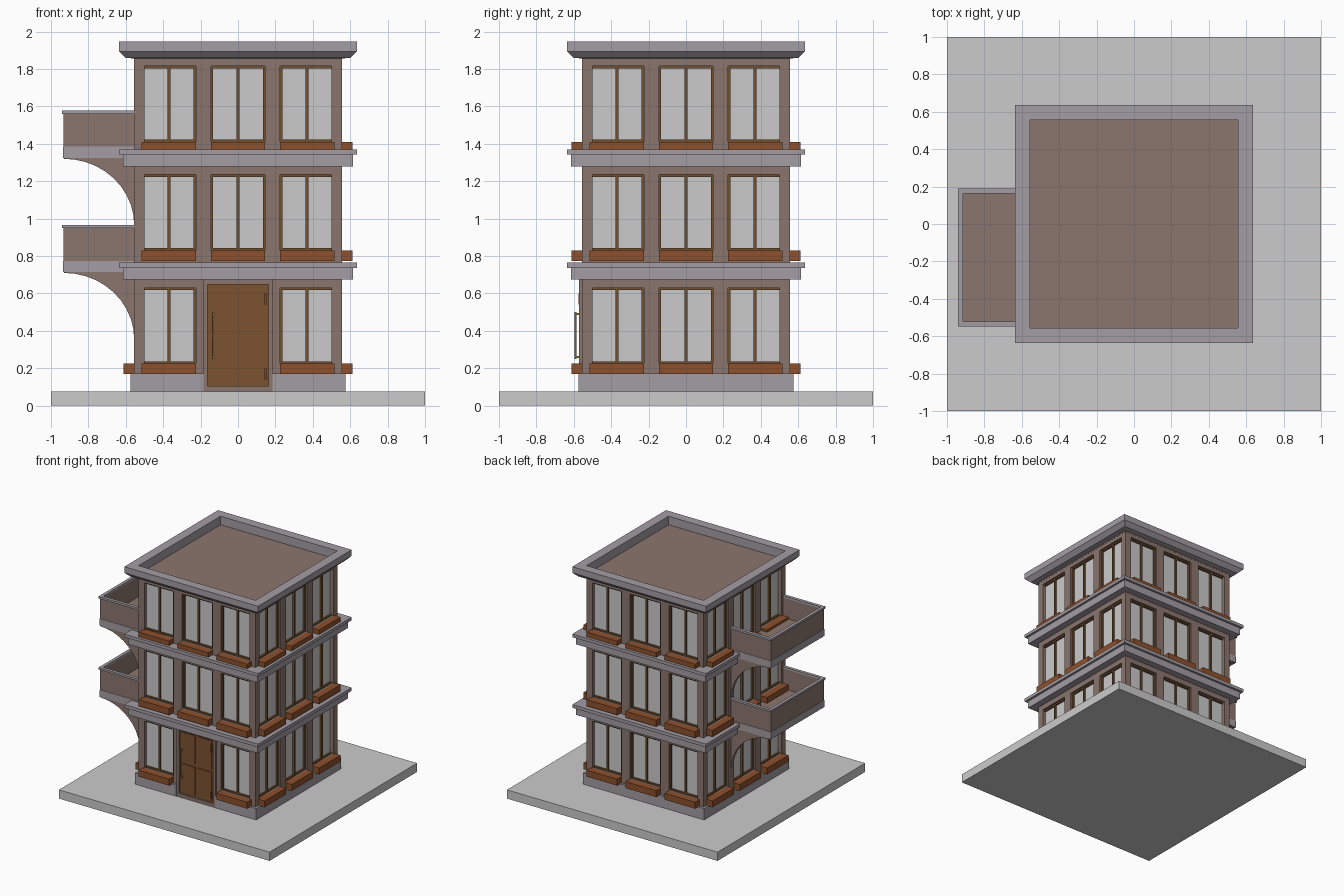
import bpy, bmesh, math
from mathutils import Matrix, Vector

if "Cube" in bpy.data.objects:
    bpy.data.objects.remove(bpy.data.objects["Cube"])

COLORS = {
    "wall": (0.26, 0.18, 0.155, 1), "trim": (0.37, 0.34, 0.37, 1),
    "planter": (0.27, 0.08, 0.025, 1), "frame": (0.17, 0.08, 0.03, 1),
    "door": (0.2, 0.085, 0.03, 1), "brass": (0.3, 0.22, 0.05, 1),
}
MATS = {}
for key, col in COLORS.items():
    MATS[key] = bpy.data.materials.new(key)
    MATS[key].diffuse_color = col

parts = {}


def part(name, mat=None):
    """Mesh that collects all pieces of one named part."""
    return parts.setdefault(name, (bmesh.new(), mat))[0]


def box(bm, x, y, z, rot=None):
    c = Vector((sum(x) / 2, sum(y) / 2, sum(z) / 2))
    m = Matrix.Translation(c) @ Matrix.Diagonal((x[1] - x[0], y[1] - y[0], z[1] - z[0], 1))
    bmesh.ops.create_cube(bm, size=1, matrix=(rot @ m) if rot else m)


def prism(bm, pts, y0, y1):
    """Extrude an x/z outline along y."""
    f = bm.faces.new([bm.verts.new((x, y0, z)) for x, z in pts])
    ext = bmesh.ops.extrude_face_region(bm, geom=[f])["geom"]
    bmesh.ops.translate(bm, vec=(0, y1 - y0, 0),
                        verts=[v for v in ext if isinstance(v, bmesh.types.BMVert)])


def square_ring(bm, profile):
    """Sweep a closed (half width, z) profile round a square."""
    rings = [[bm.verts.new((sx * r, sy * r, z)) for r, z in profile]
             for sx, sy in ((-1, -1), (1, -1), (1, 1), (-1, 1))]
    n = len(profile)
    for i in range(4):
        a, b = rings[i], rings[(i + 1) % 4]
        for j in range(n):
            k = (j + 1) % n
            bm.faces.new((a[j], b[j], b[k], a[k]))


# Ground slab, roof deck and inner core
box(part("base_slab"), (-1, 1), (-1, 1), (0, 0.075))
box(part("roof_deck", "wall"), (-0.556, 0.556), (-0.556, 0.556), (1.845, 1.875))

# Facades: the front one is described facing -y and turned to the other sides
W, GLASS = 0.555, 0.525
BAYS = [(-0.515, -0.225), (-0.145, 0.145), (0.225, 0.515)]
PIERS = [(-W, -0.515), (-0.225, -0.145), (0.145, 0.225), (0.515, W)]
FLOORS = [(0.225, 0.63, 0.17), (0.83, 1.235, 0.775), (1.41, 1.815, 1.36)]
SPANDRELS = [(0.075, 0.225), (0.63, 0.83), (1.235, 1.41), (1.815, 1.86)]
for side in range(4):
    R = Matrix.Rotation(side * math.pi / 2, 4, 'Z')
    walls = part("walls", "wall")
    for p in PIERS:
        box(walls, p, (-W, -0.5), (0.075, 1.86), R)
    for i, (u0, u1) in enumerate(BAYS):
        doorway = side == 0 and i == 1
        for s in SPANDRELS:
            box(walls, (u0, u1), (-W, -0.5), s, R)
        for z0, z1, zb in FLOORS:
            if doorway and z0 < 0.5:
                continue
            um = (u0 + u1) / 2
            box(part("window_glass"), (u0, u1), (-GLASS, -0.5), (z0, z1), R)
            fr = part("window_frames", "frame")
            for a, b in ((u0, u0 + 0.012), (um - 0.008, um + 0.008), (u1 - 0.012, u1)):
                box(fr, (a, b), (-0.54, -0.515), (z0, z1), R)
            for a, b in ((z0, z0 + 0.012), (z1 - 0.012, z1)):
                box(fr, (u0 + 0.012, u1 - 0.012), (-0.54, -0.515), (a, b), R)
            box(part("window_planters", "planter"), (u0, u1), (-0.612, -0.53), (zb, z0), R)
    # Plinth, left open at the door
    for span in (((-0.575, -0.185), (0.185, 0.575)) if side == 0 else ((-0.575, 0.575),)):
        box(part("plinth", "trim"), span, (-0.575, -0.5), (0.075, 0.172), R)

# Floor bands and roof cornice
for z0, z1, z2 in ((0.675, 0.737, 0.765), (1.28, 1.343, 1.37)):
    square_ring(part("floor_bands", "trim"),
                [(0.54, z0), (0.615, z0), (0.615, z1), (0.635, z1), (0.635, z2), (0.54, z2)])
square_ring(part("roof_cornice", "trim"),
            [(0.54, 1.855), (0.6, 1.86), (0.635, 1.895), (0.635, 1.948), (0.555, 1.948), (0.555, 1.87)])

# Door with surround, leaf, raised panels, handle and hinges
sur = part("door_surround", "wall")
for s in (-1, 1):
    box(sur, sorted((s * 0.162, s * 0.185)), (-0.572, -0.5), (0.075, 0.675))
box(sur, (-0.162, 0.162), (-0.572, -0.5), (0.648, 0.675))
box(sur, (-0.162, 0.162), (-0.572, -0.5), (0.075, 0.105))
box(part("door_leaf", "door"), (-0.162, 0.162), (-0.558, -0.5), (0.105, 0.648))
for u in ((-0.145, -0.015), (0.015, 0.145)):
    for z in ((0.12, 0.365), (0.39, 0.635)):
        box(part("door_panels", "door"), u, (-0.565, -0.55), z)
hd = part("door_handle", "brass")
bmesh.ops.create_cone(hd, cap_ends=True, segments=12, radius1=0.005, radius2=0.005, depth=0.25,
                      matrix=Matrix.Translation((-0.132, -0.59, 0.375)))
for z in (0.26, 0.49):
    box(hd, (-0.138, -0.126), (-0.592, -0.555), (z - 0.006, z + 0.006))
for z in (0.17, 0.57):
    box(part("door_hinges", "frame"), (0.142, 0.152), (-0.575, -0.555), (z - 0.03, z + 0.03))

# Balconies on the left side
Y0, Y1 = -0.54, 0.183
for dz in (0, 0.61):
    box(part("balcony_slabs", "trim"), (-0.935, -W), (Y0, Y1), (0.715 + dz, 0.775 + dz))
    for name, mat, t, e, z in (("balcony_parapets", "wall", 0.017, 0.003, (0.775, 0.95)),
                               ("balcony_caps", "trim", 0.027, -0.007, (0.95, 0.967))):
        bm = part(name, mat)
        z = (z[0] + dz, z[1] + dz)
        xo, ya, yb = -0.935 + e, Y0 + e, Y1 - e
        box(bm, (xo, xo + t), (ya, yb), z)
        box(bm, (xo + t, -W), (ya, ya + t), z)
        box(bm, (xo + t, -W), (yb - t, yb), z)
    box(part("balcony_floors", "wall"), (-0.92, -W), (Y0 + 0.015, Y1 - 0.015), (0.77 + dz, 0.78 + dz))
    # Curved brackets under each end
    arc = [(-0.93 + 0.375 * math.cos(a), 0.355 + dz + 0.355 * math.sin(a))
           for a in (i * math.pi / 20 for i in range(11))]
    outline = arc + [(-0.93, 0.72 + dz), (-0.54, 0.72 + dz), (-0.54, 0.355 + dz)]
    for ya, yb in ((Y0, Y0 + 0.035), (Y1 - 0.035, Y1)):
        prism(part("balcony_brackets", "wall"), outline, ya + 0.003, yb - 0.003)

# Turn the collected meshes into objects
for name, (bm, mat) in parts.items():
    bmesh.ops.recalc_face_normals(bm, faces=bm.faces[:])
    me = bpy.data.meshes.new(name)
    bm.to_mesh(me)
    bm.free()
    if mat:
        me.materials.append(MATS[mat])
    bpy.context.collection.objects.link(bpy.data.objects.new(name, me))

for m in bpy.data.materials:
    if m.users and not m.is_grease_pencil:
        m.use_nodes = True
        m.node_tree.nodes["Principled BSDF"].inputs["Base Color"].default_value = m.diffuse_color
